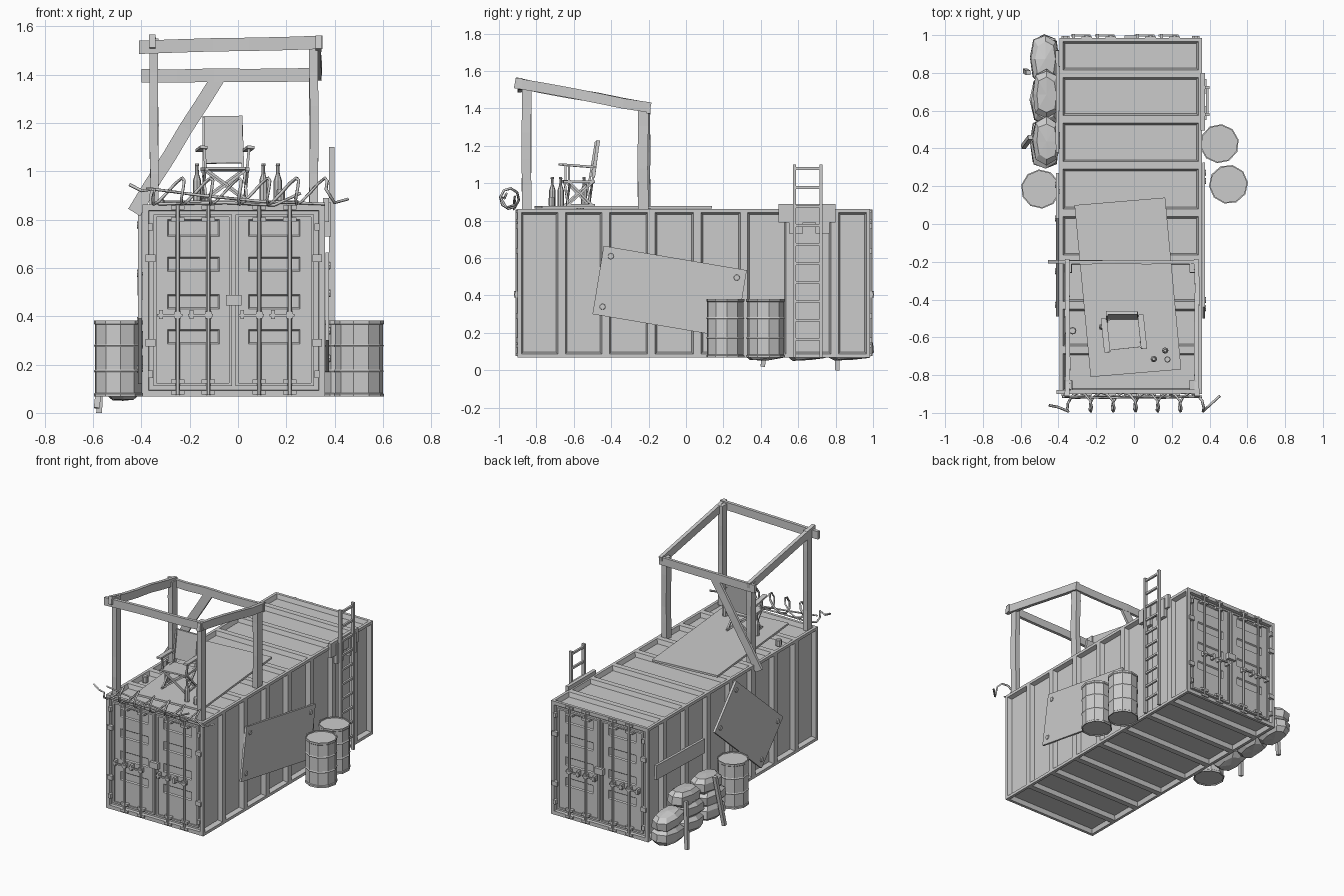
import bpy, bmesh, math, random
from mathutils import Vector as V, Matrix

if "Cube" in bpy.data.objects:
    bpy.data.objects.remove(bpy.data.objects["Cube"])

random.seed(4)
CX, CY, BASE, TOP = -0.0175, 0.0425, 0.067, 0.863


def finish(name, bm):
    bmesh.ops.recalc_face_normals(bm, faces=bm.faces[:])
    me = bpy.data.meshes.new(name)
    bm.to_mesh(me)
    bm.free()
    ob = bpy.data.objects.new(name, me)
    bpy.context.collection.objects.link(ob)
    return ob


def beam(name, p, q, w, t, rough=0.0):
    """Rectangular bar from p to q; rough adds hand-hewn wobble."""
    p, q = V(p), V(q)
    d = (q - p).normalized()
    side = d.cross(V((1, 0, 0)) if abs(d.y) > 0.7 else V((0, 1, 0))).normalized()
    other = side.cross(d)
    bm = bmesh.new()
    n = 5 if rough else 1
    rings = []
    for i in range(n + 1):
        c = p.lerp(q, i / n)
        c = c + (side + other) * random.uniform(-rough, rough)
        rings.append([bm.verts.new(c + side * a * w / 2 + other * b * t / 2)
                      for a, b in ((-1, -1), (1, -1), (1, 1), (-1, 1))])
    for a, b in zip(rings, rings[1:]):
        for k in range(4):
            bm.faces.new((a[k], a[(k + 1) % 4], b[(k + 1) % 4], b[k]))
    bm.faces.new(rings[0])
    bm.faces.new(rings[-1])
    return finish(name, bm)


def box(name, x0, x1, y0, y1, z0, z1):
    xm, ym = (x0 + x1) / 2, (y0 + y1) / 2
    return beam(name, (xm, ym, z0), (xm, ym, z1), x1 - x0, y1 - y0)


def lathe(name, profile, loc, sides=10, turn=0.0):
    """Revolve (radius, height) points round a vertical axis."""
    bm = bmesh.new()
    rings = [[bm.verts.new(V(loc) + V((r * math.cos(a), r * math.sin(a), z)))
              for a in (turn + 2 * math.pi * i / sides for i in range(sides))] for r, z in profile]
    for a, b in zip(rings, rings[1:]):
        for k in range(sides):
            bm.faces.new((a[k], a[(k + 1) % sides], b[(k + 1) % sides], b[k]))
    bm.faces.new(rings[0])
    bm.faces.new(rings[-1])
    return finish(name, bm)


def tube(name, pts, r):
    cu = bpy.data.curves.new(name, 'CURVE')
    cu.dimensions, cu.bevel_depth, cu.bevel_resolution = '3D', r, 0
    sp = cu.splines.new('POLY')
    sp.points.add(len(pts) - 1)
    for s, p in zip(sp.points, pts):
        s.co = (*p, 1)
    tmp = bpy.data.objects.new(name + "_path", cu)
    bpy.context.collection.objects.link(tmp)
    me = bpy.data.meshes.new_from_object(tmp.evaluated_get(bpy.context.evaluated_depsgraph_get()))
    bpy.data.objects.remove(tmp)
    bpy.context.collection.objects.link(bpy.data.objects.new(name, me))


def sheet(name, a, b, c, thick, bolts=True):
    """Rectangular metal sheet with corners a, b, c, and bolts near the corners."""
    a, b, c = V(a), V(b), V(c)
    u, v = b - a, c - b
    n = u.cross(v).normalized()
    if n.dot(a) < 0:
        n = -n
    bm = bmesh.new()
    f = bm.faces.new([bm.verts.new(p) for p in (a, b, c, a + v)])
    ext = bmesh.ops.extrude_face_region(bm, geom=[f])
    bmesh.ops.translate(bm, vec=n * thick, verts=[g for g in ext['geom'] if isinstance(g, bmesh.types.BMVert)])
    if bolts:
        for s in (0.06, 0.94):
            for t in (0.13, 0.87):
                m = Matrix.Translation(a + u * s + v * t + n * thick) @ n.to_track_quat('Z', 'Y').to_matrix().to_4x4()
                bmesh.ops.create_cone(bm, cap_ends=True, segments=8, radius1=0.018, radius2=0.015, depth=0.012, matrix=m)
    finish(name, bm)


# Container shell: rings along y, every bay inset and pressed in
bm = bmesh.new()
rings = [[bm.verts.new((x, y, z)) for x, z in ((-0.395, BASE), (0.36, BASE), (0.36, TOP), (-0.395, TOP))]
         for y in (-0.9, -0.665, -0.43, -0.185, 0.06, 0.31, 0.555, 0.795, 0.985)]
bays = [bm.faces.new((a[k], a[(k + 1) % 4], b[(k + 1) % 4], b[k]))
        for a, b in zip(rings, rings[1:]) for k in range(4)]
ends = [bm.faces.new(rings[0]), bm.faces.new(rings[-1])]
bmesh.ops.recalc_face_normals(bm, faces=bm.faces[:])
for faces, rim, slope, depth in ((bays, 0.028, 0.014, -0.03), (ends, 0.036, 0.002, -0.022)):
    bmesh.ops.inset_individual(bm, faces=faces, thickness=rim)
    bmesh.ops.inset_individual(bm, faces=faces, thickness=slope, depth=depth)
finish("container_shell", bm)

# Double doors with lock rods at both ends
for end, s in (("front", -1), ("back", 1)):
    def Y(out):
        return CY + s * (0.9425 + out)

    def dbox(name, x0, x1, o0, o1, z0, z1):
        box(f"{end}_{name}", x0, x1, min(Y(o0), Y(o1)), max(Y(o0), Y(o1)), z0, z1)

    for m in (-1, 1):
        # door face is a grid whose middle cells are pressed in
        bm = bmesh.new()
        xs = [CX + m * d for d in (0.008, 0.06, 0.275, 0.332)]
        zs = [0.112, 0.285, 0.345, 0.43, 0.49, 0.585, 0.645, 0.73, 0.8, 0.822]
        g = [[bm.verts.new((x, Y(-0.014), z)) for x in xs] for z in zs]
        cells = {(i, j): bm.faces.new((g[i][j], g[i][j + 1], g[i + 1][j + 1], g[i + 1][j]))
                 for i in range(9) for j in range(3)}
        bmesh.ops.recalc_face_normals(bm, faces=bm.faces[:])
        if cells[0, 0].normal.y * s < 0:
            bmesh.ops.reverse_faces(bm, faces=bm.faces[:])
        pressed = [cells[i, 1] for i in (1, 3, 5, 7)]
        bmesh.ops.inset_individual(bm, faces=pressed, thickness=0.014, depth=-0.014)
        rim = [e for e in bm.edges if e.is_boundary]
        ext = bmesh.ops.extrude_edge_only(bm, edges=rim)
        bmesh.ops.translate(bm, vec=(0, -s * 0.012, 0),
                            verts=[v for v in ext['geom'] if isinstance(v, bmesh.types.BMVert)])
        finish(f"{end}_door", bm)
        for z0, z1 in ((0.112, 0.124), (0.81, 0.822)):
            dbox("door_lip", CX + m * 0.17 - 0.162, CX + m * 0.17 + 0.162, -0.016, -0.006, z0, z1)
        for d in (0.014, 0.326):
            dbox("door_lip", CX + m * d - 0.006, CX + m * d + 0.006, -0.016, -0.006, 0.112, 0.822)
        for d in (0.105, 0.232):
            x = CX + m * d
            lathe(f"{end}_lock_rod", [(0.009, 0.075), (0.009, 0.86)], (x, Y(0.004), 0), 6)
            for z in (0.085, 0.13, 0.8, 0.85):
                dbox("rod_bracket", x - 0.028, x + 0.028, -0.02, 0.008, z - 0.008, z + 0.008)
            dbox("rod_clamp", x - 0.014, x + 0.014, -0.014, 0.014, 0.39, 0.42)
            dbox("lock_handle", x - 0.085, x + 0.02, 0.008, 0.018, 0.4, 0.41)
            dbox("handle_catch", x - 0.078, x - 0.062, -0.014, 0.02, 0.388, 0.425)
        for z in (0.29, 0.64, 0.16, 0.77):
            x = CX + m * 0.345
            big = z in (0.29, 0.64)
            dbox("hinge", x - (0.02 if big else 0.01), x + (0.02 if big else 0.01), -0.015, 0.01, z - 0.015, z + 0.015)
    dbox("lock_box", CX - 0.032, CX + 0.032, -0.014, 0.012, 0.445, 0.488)

# Lookout frame of rough timber
for x in (-0.347, 0.313):
    beam("front_post", (x, -0.852, 0.85), (x, -0.852, 1.55), 0.036, 0.05, 0.003)
    beam("back_post", (x, -0.23, 0.85), (x, -0.23, 1.42), 0.036, 0.055, 0.003)
for x in (-0.352, 0.332):
    beam("side_beam", (x, -0.915, 1.537), (x, -0.19, 1.402), 0.055, 0.025, 0.003)
beam("front_beam", (-0.41, -0.888, 1.515), (0.35, -0.888, 1.533), 0.055, 0.022, 0.002)
beam("back_beam", (-0.4, -0.202, 1.395), (0.345, -0.202, 1.4), 0.055, 0.02, 0.002)
beam("diagonal_brace", (-0.43, -0.2, 0.83), (-0.07, -0.2, 1.41), 0.058, 0.018, 0.002)

# Patch sheets and plank
sheet("roof_sheet", (-0.315, 0.1, 0.865), (0.165, 0.14, 0.865), (0.25, -0.77, 0.865), 0.014, False)
sheet("right_sheet", (0.362, -0.44, 0.665), (0.362, 0.325, 0.535), (0.362, 0.265, 0.17), 0.014)
sheet("left_sheet", (-0.397, 0.03, 0.84), (-0.397, -0.49, 0.39), (-0.397, -0.25, 0.12), 0.016)
beam("left_plank", (-0.405, 0.38, 0.52), (-0.405, 0.92, 0.535), 0.1, 0.018, 0.002)

# Ladder
for y, top in ((0.58, 1.1), (0.722, 1.1)):
    box("ladder_rail", 0.377, 0.399, y - 0.008, y + 0.008, BASE, top)
    box("ladder_clamp", 0.358, 0.384, y - 0.03, y + 0.045, 0.73, 0.87)
for i in range(10):
    beam("ladder_rung", (0.388, 0.58, 0.165 + 0.1015 * i), (0.388, 0.722, 0.165 + 0.1015 * i), 0.014, 0.014)
box("ladder_hook_plate", 0.352, 0.376, 0.495, 0.8, 0.79, 0.89)

# Oil drums
R = 0.104
drum = [(R * k, z) for k, z in ((0.93, 0.006), (0.93, 0), (1, 0), (1, 0.012), (0.96, 0.016), (0.96, 0.1),
        (1, 0.106), (0.96, 0.112), (0.96, 0.205), (1, 0.211), (0.96, 0.217), (0.96, 0.298),
        (1, 0.302), (1, 0.315), (0.93, 0.315), (0.93, 0.307))]
for x, y, a in ((0.452, 0.425, 0.2), (0.5, 0.21, 0.1), (-0.495, 0.185, 0.4)):
    lathe("oil_drum", drum, (x, y, BASE), 10, a)

# Sandbag pile held by stakes
for layer, ys in enumerate(((0.43, 0.66, 0.88), (0.42, 0.65, 0.87), (0.44, 0.69))):
    for y in ys:
        bm = bmesh.new()
        bmesh.ops.create_uvsphere(bm, u_segments=8, v_segments=5, radius=1)
        turn = Matrix.Rotation(random.uniform(-0.1, 0.1), 3, 'X')
        for v in bm.verts:
            c = V([math.copysign(abs(k) ** 0.7, k) for k in v.co])
            c = turn @ V((c.x * 0.078, c.y * 0.132, c.z * 0.06)) * random.uniform(0.93, 1.05)
            v.co = c + V((-0.475 + 0.006 * layer, y, 0.112 + 0.095 * layer))
        finish("sandbag", bm)
beam("stake", (-0.585, 0.41, 0.02), (-0.548, 0.46, 0.37), 0.024, 0.024)
beam("stake", (-0.575, 0.81, 0.0), (-0.56, 0.8, 0.33), 0.024, 0.024)

# Folding chair
spin = Matrix.Translation((-0.055, -0.565, 0.878)) @ Matrix.Rotation(math.radians(6), 4, 'Z')


def part(name, p, q, w=0.011, t=0.011):
    beam(name, spin @ V(p), spin @ V(q), w, t)


for m in (-1, 1):
    x = 0.085 * m
    for y in (-0.07, 0.05):
        part("chair_cross_leg", (-x, y + m * 0.006, 0.005), (x, y + m * 0.006, 0.13))
    part("chair_foot_bar", (x, -0.085, 0.006), (x, 0.07, 0.006))
    part("chair_side_leg", (x, -0.08, 0.0), (x, 0.06, 0.13))
    part("chair_side_leg", (x * 1.04, 0.06, 0.0), (x * 1.04, -0.07, 0.13))
    part("chair_seat_rail", (x, -0.1, 0.13), (x, 0.07, 0.13), 0.015, 0.015)
    part("chair_arm_post", (x, -0.07, 0.12), (x * 1.1, -0.07, 0.215))
    part("chair_armrest", (x * 1.15, -0.105, 0.222), (x * 1.15, 0.075, 0.208), 0.012, 0.032)
    part("chair_back_post", (x * 0.96, 0.055, 0.12), (x * 0.92, 0.092, 0.345))
part("chair_seat", (0, -0.095, 0.135), (0, 0.065, 0.127), 0.01, 0.168)
part("chair_back_cloth", (0, 0.07, 0.155), (0, 0.096, 0.35), 0.166, 0.018)

# Bottles and cans
bottle = [(0.016, 0), (0.017, 0.008), (0.017, 0.085), (0.008, 0.112), (0.007, 0.145), (0.009, 0.147), (0.008, 0.155)]
for x, y in ((0.105, -0.715), (0.165, -0.67), (-0.17, -0.545)):
    lathe("bottle", bottle, (x, y, 0.877), 8)
lathe("can", [(0.015, 0), (0.017, 0.004), (0.017, 0.045), (0.014, 0.05)], (0.177, -0.717, 0.877), 8)
lathe("can", [(0.018, 0), (0.02, 0.004), (0.02, 0.04), (0.016, 0.045)], (-0.325, -0.565, 0.84), 8)

# Wire coil along the front edge
coil = [(-0.45, -0.96, 0.945), (-0.4, -0.97, 0.92)]
for i in range(49):
    a = 2 * math.pi * i / 8 + 3
    coil.append((-0.35 + 0.0148 * i + 0.03 * math.sin(a), -0.943 + 0.05 * math.cos(a), 0.918 + 0.055 * math.sin(a)))
tube("wire_coil", coil + [(0.4, -0.96, 0.87), (0.455, -0.91, 0.885)], 0.007)
tube("wire_strand", [(-0.38, -0.915, 0.93), (-0.15, -0.92, 0.9), (0.1, -0.915, 0.875), (0.36, -0.915, 0.865)], 0.006)
tube("wire_strand", [(-0.33, -0.92, 0.865), (-0.05, -0.915, 0.87), (0.15, -0.92, 0.86), (0.26, -0.915, 0.91)], 0.006)
